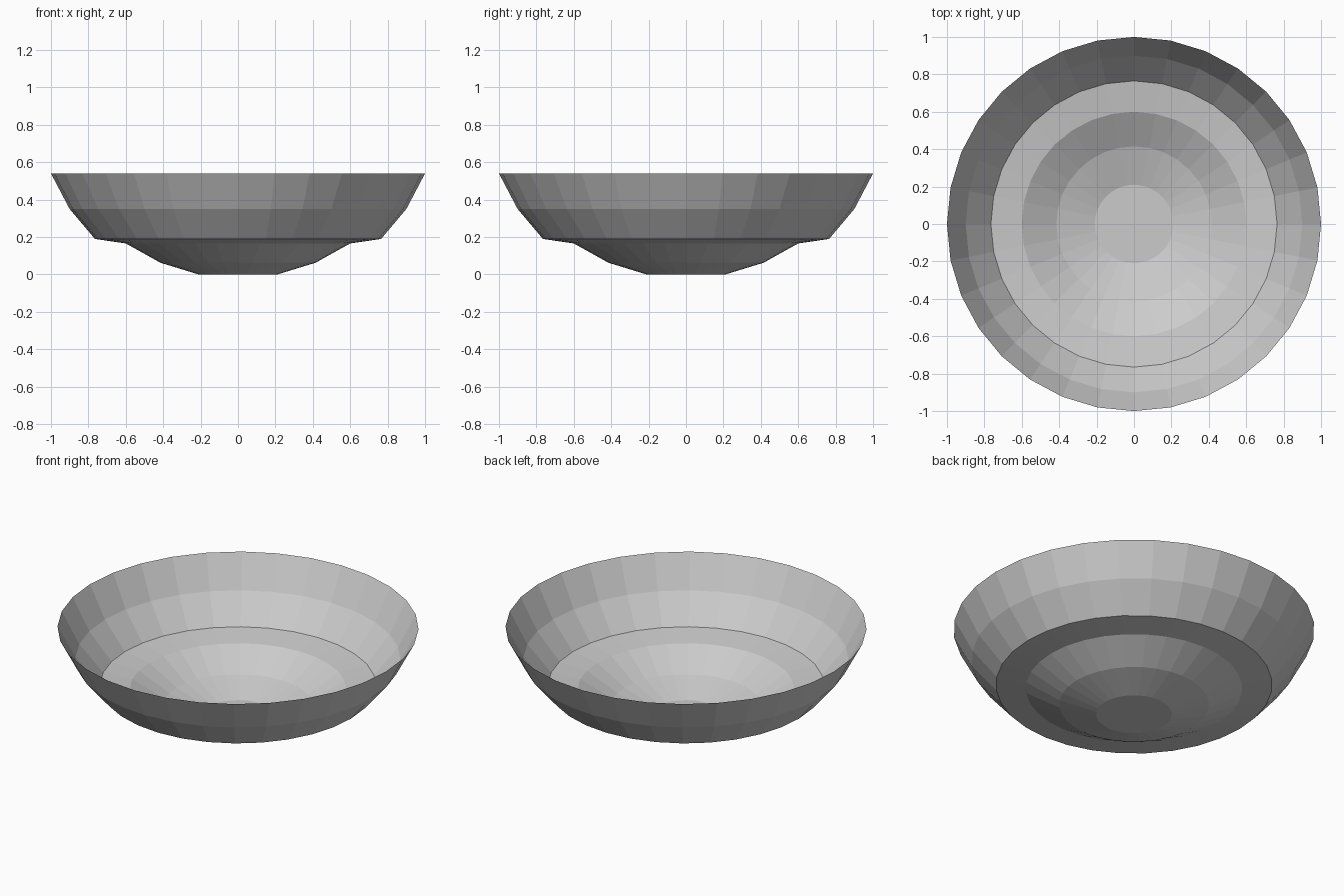
import bpy, bmesh
from math import cos, sin, tau

if "Cube" in bpy.data.objects:
    bpy.data.objects.remove(bpy.data.objects["Cube"])

SIDES = 32


def lathe(name, profile, closed_bottom=False):
    """Open thin shell turned around z from (radius, height) points."""
    bm = bmesh.new()
    rings = [[bm.verts.new((r * cos(tau * i / SIDES), r * sin(tau * i / SIDES), z))
              for i in range(SIDES)] for r, z in profile]
    for low, high in zip(rings, rings[1:]):
        for i in range(SIDES):
            j = (i + 1) % SIDES
            bm.faces.new((low[i], low[j], high[j], high[i]))
    if closed_bottom:
        bm.faces.new(rings[0][::-1])
    mesh = bpy.data.meshes.new(name)
    bm.to_mesh(mesh)
    bm.free()
    obj = bpy.data.objects.new(name, mesh)
    bpy.context.collection.objects.link(obj)
    return obj


# Shallow rounded base with a flat foot
lathe("bowl_base", [(0.21, 0), (0.415, 0.063), (0.6, 0.166)], closed_bottom=True)

# Nearly flat ledge and flared wall, open at the top
lathe("bowl_wall", [(0.6, 0.166), (0.765, 0.19), (0.9, 0.35), (1.0, 0.54)])
